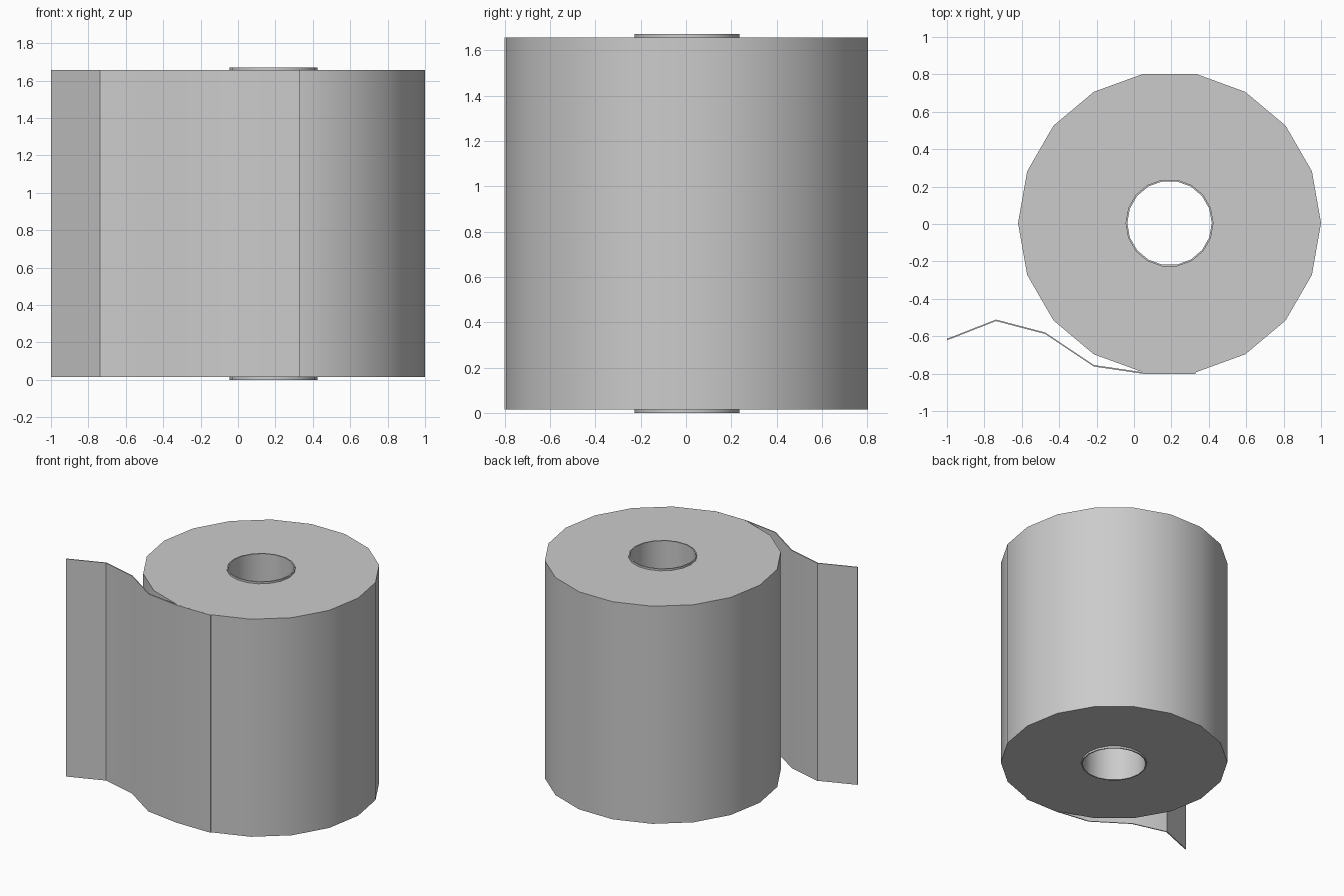
import bpy, bmesh, math

if "Cube" in bpy.data.objects:
    bpy.data.objects.remove(bpy.data.objects["Cube"])

CX, CY, SIDES = 0.19, 0.005, 18
Z0, Z1 = 0.015, 1.657


def finish(name, bm):
    bmesh.ops.recalc_face_normals(bm, faces=bm.faces)
    mesh = bpy.data.meshes.new(name)
    bm.to_mesh(mesh)
    bm.free()
    obj = bpy.data.objects.new(name, mesh)
    bpy.context.collection.objects.link(obj)
    bpy.ops.object.select_all(action='DESELECT')
    obj.select_set(True)
    bpy.context.view_layer.objects.active = obj
    bpy.ops.object.shade_smooth_by_angle(angle=math.radians(30))
    return obj


def tube(name, inner, outer, z0, z1):
    """Hollow cylinder made by sweeping a rectangular section round the axis."""
    bm = bmesh.new()
    section = [(outer, z0), (outer, z1), (inner, z1), (inner, z0)]
    rings = []
    for i in range(SIDES):
        a = math.tau * i / SIDES
        rings.append([bm.verts.new((CX + r * math.cos(a), CY + r * math.sin(a), z))
                      for r, z in section])
    for i in range(SIDES):
        a, b = rings[i], rings[(i + 1) % SIDES]
        for k in range(4):
            m = (k + 1) % 4
            bm.faces.new((a[k], b[k], b[m], a[m]))
    return finish(name, bm)


# Wound paper and the cardboard core that sticks out slightly at both ends
tube("paper_roll", 0.235, 0.81, Z0, Z1)
tube("cardboard_core", 0.226, 0.235, 0.0, 1.671)

# Loose end: thin wavy strip leaving the front of the roll
path = [(0.33, -0.793), (0.05, -0.793), (-0.215, -0.754),
        (-0.475, -0.580), (-0.738, -0.511), (-1.0, -0.614)]
thick = 0.008
outline = path + [(x, y - thick) for x, y in reversed(path)]
n, last = len(path), len(outline) - 1
bm = bmesh.new()
low, high = ([bm.verts.new((x, y, z)) for x, y in outline] for z in (Z0, Z1))
for i in range(len(outline)):
    j = (i + 1) % len(outline)
    bm.faces.new((low[i], low[j], high[j], high[i]))
for ring in (low, high):
    for i in range(n - 1):
        bm.faces.new((ring[i], ring[i + 1], ring[last - i - 1], ring[last - i]))
finish("loose_sheet", bm)
